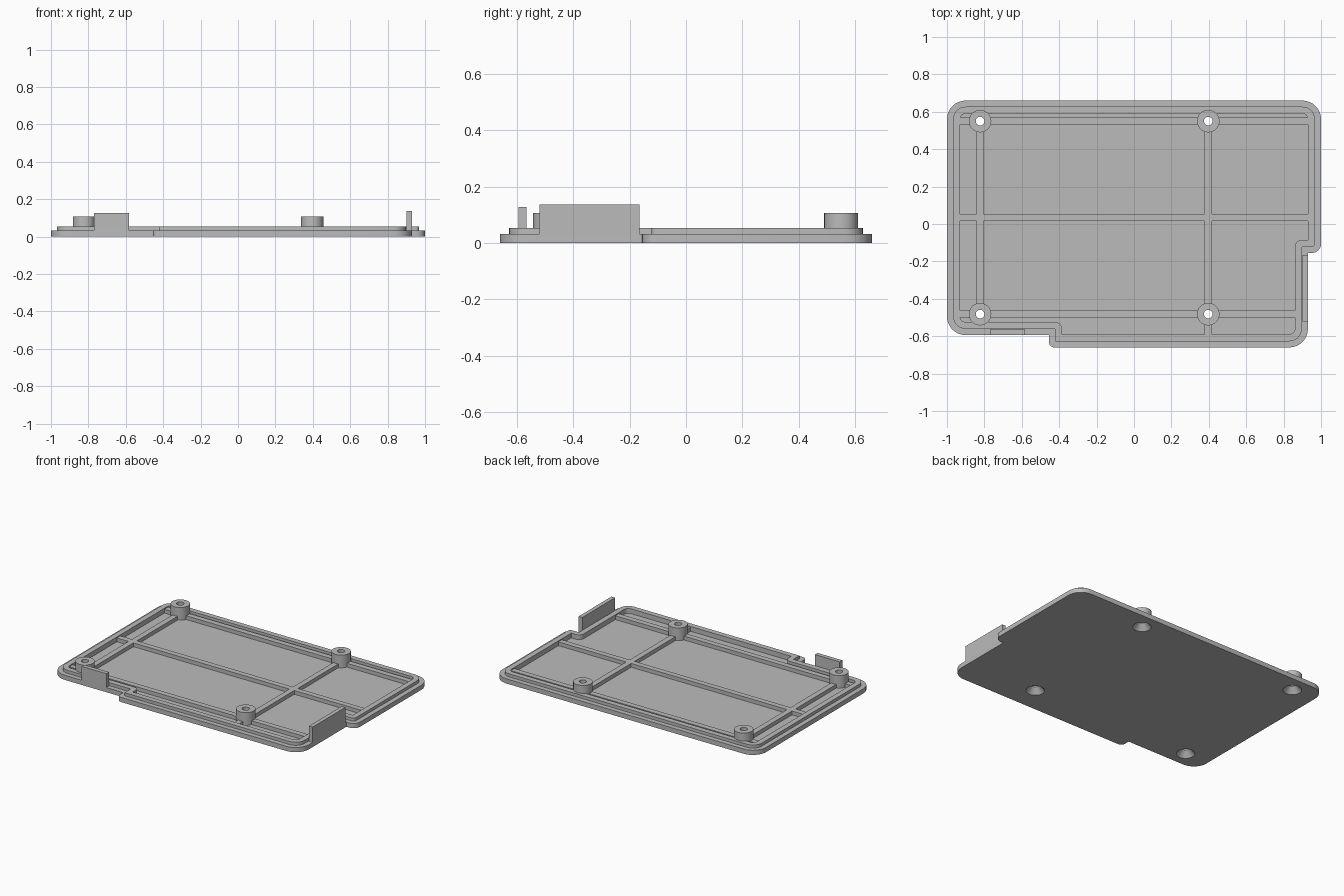
import bpy, bmesh
from math import sin, cos, pi, radians
from mathutils import Vector

cube = bpy.data.objects.get("Cube")
if cube:
    bpy.data.objects.remove(cube)

GREY = (0.5, 0.5, 0.5, 1)
mat = bpy.data.materials.new("mid_grey")
mat.use_nodes = True
mat.diffuse_color = GREY
mat.node_tree.nodes["Principled BSDF"].inputs["Base Color"].default_value = GREY

FLOOR, LEDGE, LIP, RIB = 0.02, 0.032, 0.053, 0.046
BOSS_R = 0.06
BOSSES = [(x, y) for x in (-0.823, 0.397) for y in (-0.482, 0.55)]

# Corners counter-clockwise: x, y, inward x, inward y, radius (0 = inner corner)
CORNERS = [
    (-1, -0.594, 1, 1, 0.1), (-0.455, -0.594, 1, 1, 0), (-0.455, -0.66, 1, 1, 0.03),
    (0.93, -0.66, -1, 1, 0.1), (0.93, -0.155, -1, 1, 0), (1, -0.155, -1, 1, 0.05),
    (1, 0.66, -1, -1, 0.1), (-1, 0.66, 1, -1, 0.1),
]


def finish(name, bm):
    bmesh.ops.recalc_face_normals(bm, faces=bm.faces)
    mesh = bpy.data.meshes.new(name)
    bm.to_mesh(mesh)
    bm.free()
    mesh.materials.append(mat)
    obj = bpy.data.objects.new(name, mesh)
    bpy.context.collection.objects.link(obj)
    return obj


def outline(inset, z, steps=8):
    """Rounded tray outline, moved inward by inset."""
    corners = [Vector((x + sx * inset, y + sy * inset, z)) for x, y, sx, sy, r in CORNERS]
    points = []
    for i, p in enumerate(corners):
        r = CORNERS[i][4]
        r = max(r - inset if r else inset - 0.033, 0.002)
        a = (corners[i - 1] - p).normalized()
        b = (corners[(i + 1) % len(corners)] - p).normalized()
        centre = p + (a + b) * r
        for k in range(steps + 1):
            t = k / steps * pi / 2
            points.append(centre - b * r * cos(t) - a * r * sin(t))
    return points


def bridge(bm, lower, upper):
    n = len(lower)
    for i in range(n):
        j = (i + 1) % n
        bm.faces.new((lower[i], lower[j], upper[j], upper[i]))


def box(name, x0, x1, y0, y1, z0, z1):
    bm = bmesh.new()
    bmesh.ops.create_cube(bm, size=1)
    for v in bm.verts:
        v.co = (x1 if v.co.x > 0 else x0, y1 if v.co.y > 0 else y0, z1 if v.co.z > 0 else z0)
    return finish(name, bm)


# Tray: outer wall, ledge, raised lip and sunken floor as one stepped skin
bm = bmesh.new()
levels = [(0, 0), (0, LEDGE), (0.033, LEDGE), (0.033, LIP), (0.07, LIP), (0.07, FLOOR)]
rings = [[bm.verts.new(p) for p in outline(*level)] for level in levels]
for lower, upper in zip(rings, rings[1:]):
    bridge(bm, lower, upper)
bm.faces.new(rings[0][::-1])
bm.faces.new(rings[-1])
tray = finish("tray", bm)

# Ribs: full-width rows, with column pieces between them
parts = [tray]
rows = [(-0.482, 0.87), (0.035, 0.935), (0.55, 0.935)]
for i, (y, end) in enumerate(rows):
    parts.append(box(f"cross_rib_{i}", -0.935, end, y - 0.019, y + 0.019, FLOOR - 0.005, RIB))
stops = [-0.592] + [y for y, end in rows]
for x in (-0.823, 0.397):
    for i, (y0, y1) in enumerate(zip(stops, stops[1:])):
        if i == 0 and x < 0:
            continue
        start = y0 if i == 0 else y0 + 0.019
        parts.append(box(f"long_rib_{i}", x - 0.019, x + 0.019, start, y1 - 0.019,
                         FLOOR - 0.005, RIB))

# Openings for the screw bosses
bm = bmesh.new()
for x, y in BOSSES:
    made = bmesh.ops.create_cone(bm, cap_ends=True, segments=40, depth=0.4,
                                 radius1=BOSS_R - 0.0005, radius2=BOSS_R - 0.0005)
    bmesh.ops.translate(bm, verts=made["verts"], vec=(x, y, 0))
cutter = finish("boss_cutter", bm)
cutter.hide_render = True
for obj in parts:
    mod = obj.modifiers.new("boss_openings", "BOOLEAN")
    mod.operation, mod.solver, mod.object = "DIFFERENCE", "EXACT", cutter
    bpy.context.view_layer.objects.active = obj
    bpy.ops.object.modifier_apply(modifier=mod.name)
bpy.data.objects.remove(cutter)

# Screw bosses: hollow, with a countersink underneath
profile = [(BOSS_R, 0), (BOSS_R, 0.107), (0.023, 0.107), (0.023, 0.04), (BOSS_R - 0.002, 0)]
for i, (x, y) in enumerate(BOSSES):
    bm = bmesh.new()
    rings = [[bm.verts.new((x + r * cos(k * pi / 20), y + r * sin(k * pi / 20), z))
              for k in range(40)] for r, z in profile]
    for lower, upper in zip(rings, rings[1:] + rings[:1]):
        bridge(bm, lower, upper)
    parts.append(finish(f"screw_boss_{i}", bm))

# Upright tabs standing on the ledge
box("front_tab", -0.77, -0.583, -0.594, -0.565, LEDGE - 0.002, 0.127)
box("left_tab", 0.902, 0.93, -0.52, -0.165, LEDGE - 0.002, 0.137)

# Smooth the round corners and bosses, keep the edges crisp
bpy.ops.object.select_all(action="DESELECT")
for obj in parts:
    obj.select_set(True)
bpy.context.view_layer.objects.active = tray
bpy.ops.object.shade_smooth_by_angle(angle=radians(30))
